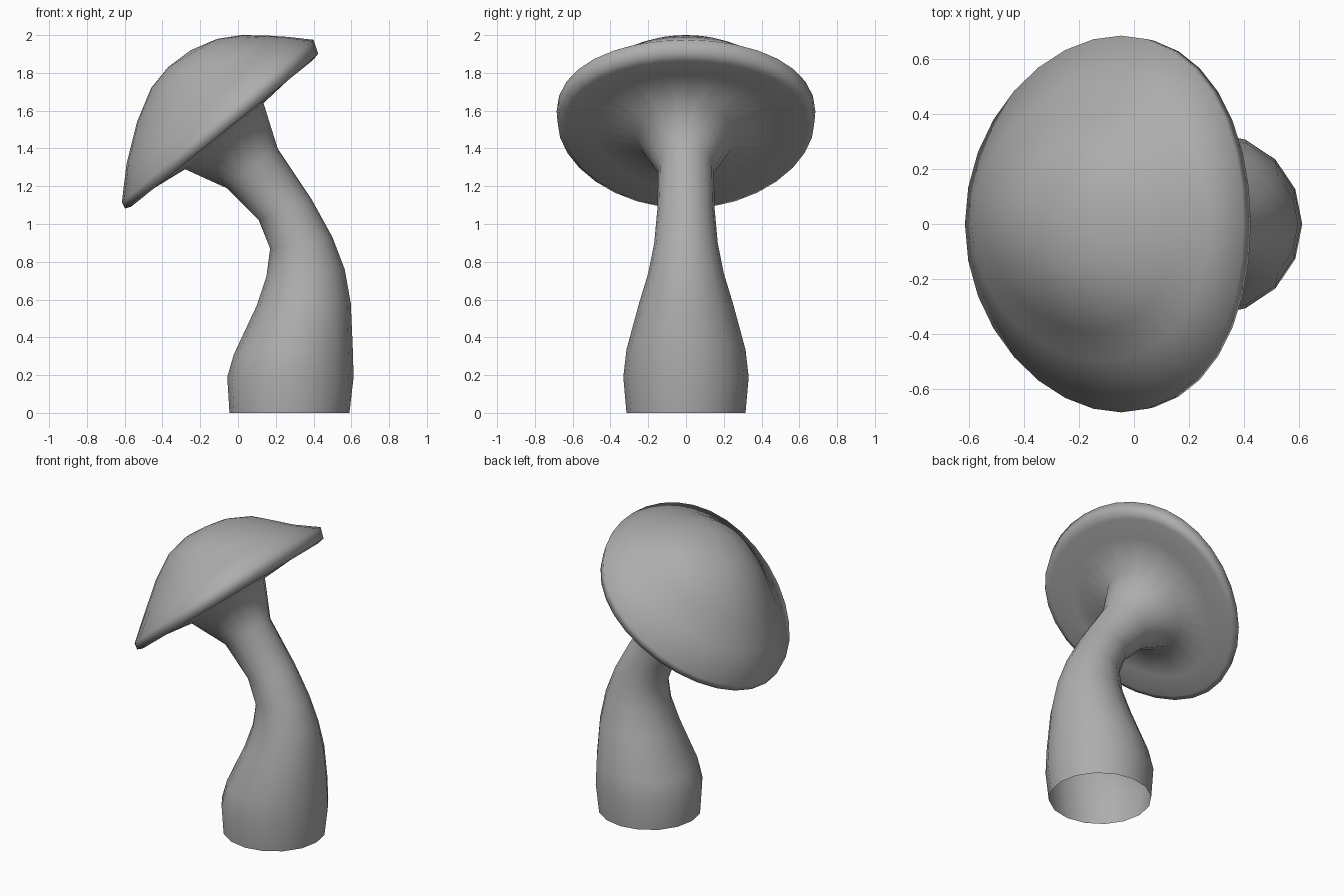
import bpy, bmesh, math
from mathutils import Vector

if "Cube" in bpy.data.objects:
    bpy.data.objects.remove(bpy.data.objects["Cube"])

SIDES = 32

# Cross-sections from the ground up: left x, left z, right x, right z, half depth in y
STEM = [
    (-0.045, 0.00, 0.59, 0.00, 0.315),
    (-0.057, 0.19, 0.612, 0.19, 0.332),
    (-0.022, 0.31, 0.607, 0.36, 0.315),
    (0.10, 0.57, 0.597, 0.58, 0.25),
    (0.15, 0.72, 0.565, 0.76, 0.20),
    (0.17, 0.87, 0.50, 0.93, 0.168),
    (0.11, 1.02, 0.39, 1.13, 0.152),
    (-0.06, 1.19, 0.21, 1.40, 0.147),
    (-0.28, 1.29, 0.135, 1.64, 0.26),
]
CAP = [
    (-0.46, 1.18, 0.29, 1.785, 0.49),     # underside
    (-0.565, 1.092, 0.39, 1.862, 0.645),
    (-0.598, 1.082, 0.425, 1.90, 0.68),   # lip
    (-0.615, 1.115, 0.40, 1.975, 0.685),
    (-0.59, 1.32, 0.27, 1.99, 0.50),      # dome
    (-0.535, 1.54, 0.15, 1.998, 0.39),
    (-0.46, 1.72, 0.02, 2.0, 0.29),
    (-0.37, 1.83, -0.11, 1.98, 0.155),
]
APEX = (-0.25, 0, 1.92)


def add_ring(bm, lx, lz, rx, rz, depth, skew=0.0, faceted=False):
    """Tilted oval; skew makes it egg-shaped, faceted keeps half the corners."""
    left, right = Vector((lx, 0, lz)), Vector((rx, 0, rz))
    mid, half = (left + right) / 2, (right - left) / 2
    points = []
    for i in range(SIDES):
        a = 2 * math.pi * i / SIDES
        along = math.cos(a) + skew * math.sin(a) ** 2
        points.append(mid + half * along + Vector((0, depth * math.sin(a), 0)))
    if faceted:
        for i in range(1, SIDES, 2):
            points[i] = (points[i - 1] + points[(i + 1) % SIDES]) / 2
    return [bm.verts.new(p) for p in points]


# Curved stem flowing into the tilted cap, open at the base
bm = bmesh.new()
rings = [add_ring(bm, *s, faceted=True) for s in STEM]
rings += [add_ring(bm, *s, skew=0.12) for s in CAP]
for low, high in zip(rings, rings[1:]):
    for i in range(SIDES):
        j = (i + 1) % SIDES
        bm.faces.new((low[i], low[j], high[j], high[i]))
apex = bm.verts.new(APEX)
for i in range(SIDES):
    bm.faces.new((rings[-1][i], rings[-1][(i + 1) % SIDES], apex))
for face in bm.faces:
    face.smooth = True

mesh = bpy.data.meshes.new("mushroom")
bm.to_mesh(mesh)
bm.free()
mushroom = bpy.data.objects.new("mushroom", mesh)
bpy.context.collection.objects.link(mushroom)

# Darker grey than the default
grey = bpy.data.materials.new("dark_grey")
grey.diffuse_color = (0.42, 0.42, 0.42, 1)
grey.use_nodes = True
grey.node_tree.nodes["Principled BSDF"].inputs["Base Color"].default_value = grey.diffuse_color
mesh.materials.append(grey)
